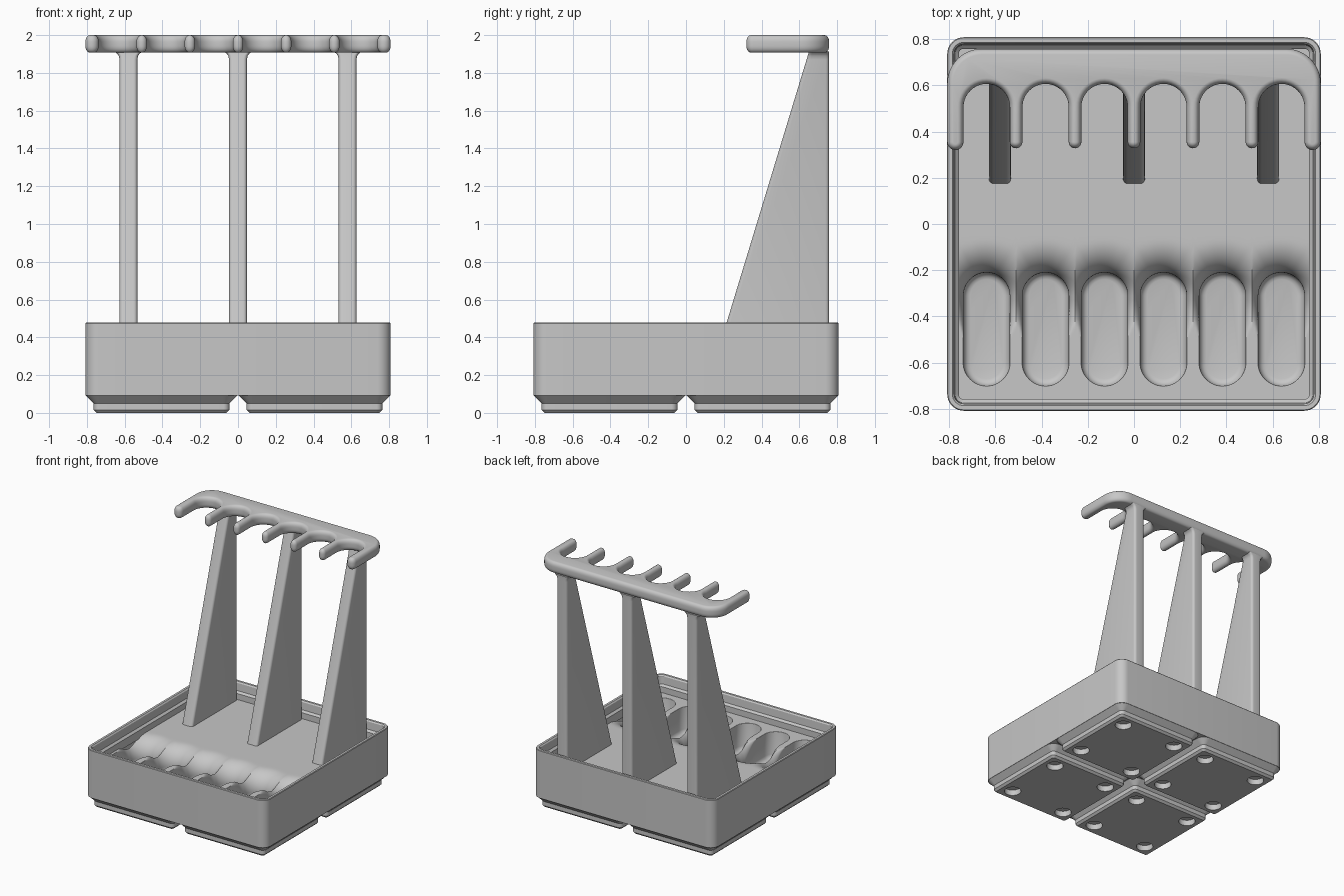
import bpy, bmesh
from math import sin, cos, pi, hypot, sqrt

cube = bpy.data.objects.get("Cube")
if cube:
    bpy.data.objects.remove(cube, do_unlink=True)

grey = bpy.data.materials.new("plain_grey")
grey.use_nodes = True
COLOUR = (0.57, 0.57, 0.57, 1)
grey.diffuse_color = COLOUR
grey.node_tree.nodes["Principled BSDF"].inputs["Base Color"].default_value = COLOUR


def smooth(ob, angle):
    bpy.ops.object.select_all(action="DESELECT")
    ob.select_set(True)
    bpy.context.view_layer.objects.active = ob
    bpy.ops.object.shade_smooth_by_angle(angle=angle)


def finish(name, bm, angle=0.6):
    bmesh.ops.recalc_face_normals(bm, faces=bm.faces)
    mesh = bpy.data.meshes.new(name)
    bm.to_mesh(mesh)
    bm.free()
    mesh.materials.append(grey)
    ob = bpy.data.objects.new(name, mesh)
    bpy.context.collection.objects.link(ob)
    smooth(ob, angle)
    return ob


def arc(cx, cy, r, a0, a1, n=8):
    """Points on an arc; angles in quarter turns."""
    return [(cx + r * cos((a0 + (a1 - a0) * i / n) * pi / 2),
             cy + r * sin((a0 + (a1 - a0) * i / n) * pi / 2)) for i in range(n + 1)]


def rounded_rect(x0, x1, y0, y1, r, n=8):
    return (arc(x1 - r, y1 - r, r, 0, 1, n) + arc(x0 + r, y1 - r, r, 1, 2, n)
            + arc(x0 + r, y0 + r, r, 2, 3, n) + arc(x1 - r, y0 + r, r, 3, 4, n))


def loft(bm, rings, caps=(True, True)):
    """Skin a stack of (outline, height) rings."""
    loops = [[bm.verts.new((x, y, z)) for x, y in pts] for pts, z in rings]
    for a, b in zip(loops, loops[1:]):
        for i in range(len(a)):
            j = (i + 1) % len(a)
            bm.faces.new((a[i], a[j], b[j], b[i]))
    if caps[0]:
        bm.faces.new(loops[0])
    if caps[1]:
        bm.faces.new(loops[-1])


# Key sizes
HALF, FLOOR, RIM, BASE = 0.808, 0.345, 0.478, 0.092
PITCH, SLOT_R = 0.255, 0.1
SLOTS = [(i - 2.5) * PITCH for i in range(6)]

# Outer shell with stepped stacking lip
bm = bmesh.new()
shell = [(HALF, BASE), (HALF, RIM - 0.005), (HALF - 0.004, RIM), (HALF - 0.022, RIM),
         (HALF - 0.03, RIM - 0.01), (HALF - 0.034, RIM - 0.07),
         (HALF - 0.05, RIM - 0.085), (HALF - 0.05, FLOOR - 0.02)]
loft(bm, [(rounded_rect(-h, h, -h, h, h - HALF + 0.072), z) for h, z in shell], (True, False))
finish("bin_shell", bm)

# Four stepped feet with round magnet holes
bm, cut = bmesh.new(), bmesh.new()
for sx in (-1, 1):
    for sy in (-1, 1):
        cx, cy = sx * 0.405, sy * 0.405
        loft(bm, [(rounded_rect(cx - h, cx + h, cy - h, cy + h, h - 0.328), z) for h, z in
                  ((0.343, 0), (0.359, 0.016), (0.359, 0.05), (0.401, BASE))])
        for hx in (-0.25, 0.25):
            for hy in (-0.25, 0.25):
                loft(cut, [(arc(cx + hx, cy + hy, 0.063, 0, 3.875, 31), z) for z in (-0.02, 0.046)])
feet = finish("feet", bm)
cutter = finish("hole_cutter", cut)
cutter.hide_render = True
bpy.context.view_layer.objects.active = feet
mod = feet.modifiers.new("holes", "BOOLEAN")
mod.object, mod.operation, mod.solver = cutter, "DIFFERENCE", "EXACT"
bpy.ops.object.modifier_apply(modifier=mod.name)
bpy.data.objects.remove(cutter, do_unlink=True)
smooth(feet, 0.6)

# Pocket tray: six round-ended pockets whose rear rims roll over
Y0, Y1 = -0.765, -0.05           # tray strip
P0, P1 = -0.6, -0.31             # centres of the pocket ends
DEEP, ROLL = 0.135, 0.14


def height(x, y):
    d = hypot(x, y - min(max(y, P0), P1)) - SLOT_R
    t = min(max((y + 0.5) / 0.24, 0), 1)
    w = 0.003 + 0.14 * t * t * (3 - 2 * t)
    if d >= w:
        return FLOOR
    u = 1 - max(d, 0) / w
    return FLOOR - ROLL * min(1, w / 0.1) * (1 - sqrt(max(0, 1 - u * u)))


def to_border(x, y):
    """Push a pocket edge point out to the border of its cell."""
    cy = min(max(y, P0), P1)
    dx, dy = x, y - cy
    reach = [PITCH / 2 / abs(dx)] if abs(dx) > 1e-6 else []
    if dy > 1e-6:
        reach.append((Y1 - cy) / dy)
    elif dy < -1e-6:
        reach.append((Y0 - cy) / dy)
    k = min(reach)
    return dx * k, cy + dy * k


def straight(x, a, b, n=14):
    return [(x, a + (b - a) * i / n) for i in range(1, n)]


edge = (arc(0, P1, SLOT_R, 0, 2, 32) + straight(-SLOT_R, P1, P0)
        + arc(0, P0, SLOT_R, 2, 4, 32) + straight(SLOT_R, P0, P1))
border = [to_border(x, y) for x, y in edge]
# Snap the nearest rays to the cell corners
for cx in (-PITCH / 2, PITCH / 2):
    for cy in (Y0, Y1):
        k = min(range(len(border)), key=lambda i: hypot(border[i][0] - cx, border[i][1] - cy))
        border[k] = (cx, cy)

bm = bmesh.new()
for sx in SLOTS:
    rows = []
    for inset, lift in ((0.03, 0), (0.018, 0.004), (0.008, 0.012), (0, 0.03)):
        k = 1 - inset / SLOT_R
        rows.append([(x * k, min(max(y, P0), P1) + (y - min(max(y, P0), P1)) * k, DEEP + lift)
                     for x, y in edge])
    for i in range(17):
        s = (i / 16) ** 1.8
        row = []
        for (ex, ey), (bx, by) in zip(edge, border):
            x, y = ex + (bx - ex) * s, ey + (by - ey) * s
            row.append((x, y, height(x, y)))
        rows.append(row)
    loops = [[bm.verts.new((sx + x, y, z)) for x, y, z in row] for row in rows]
    bm.faces.new(loops[0])
    for a, b in zip(loops, loops[1:]):
        for i in range(len(a)):
            j = (i + 1) % len(a)
            bm.faces.new((a[i], a[j], b[j], b[i]))
# Flat deck behind the pockets
deck = [(-0.765, Y1), (0.765, Y1), (0.765, 0.765), (-0.765, 0.765)]
bm.faces.new([bm.verts.new((x, y, FLOOR)) for x, y in deck])
bmesh.ops.remove_doubles(bm, verts=bm.verts, dist=1e-5)
finish("pocket_tray", bm, 0.7)

# Three tapering uprights, flared where they meet the rack
BACK = 0.758
for name, cx in (("right", -0.58), ("middle", 0), ("left", 0.58)):
    bm = bmesh.new()
    rings = []
    for z, f in ((FLOOR - 0.01, 0), (1.87, 0), (1.89, 0.004), (1.9, 0.011), (1.912, 0.024)):
        y = 0.215 + (z - RIM) * 0.304
        rings.append((rounded_rect(cx - 0.047 - f, cx + 0.047 + f, y, BACK, 0.02, 5), z))
    loft(bm, rings)
    finish(name + "_upright", bm)


# Comb-shaped rack with rounded edges
def comb(o):
    """Rack outline shrunk inwards by o."""
    tip, r, corner = 0.355, SLOT_R + o, 0.15
    pts = (arc(HALF - corner, BACK - corner, corner - o, 0, 1, 12)
           + arc(corner - HALF, BACK - corner, corner - o, 1, 2, 12))
    prev = -HALF + o
    for sx in SLOTS + [None]:
        end = HALF - o if sx is None else sx - r
        mid, half = (prev + end) / 2, (end - prev) / 2
        pts += arc(mid, tip, half, 2, 4, 10)
        if sx is not None:
            pts += arc(sx, 0.506, r, 2, 0, 20)
            prev = sx + r
    return pts


SIDE, RISE = 0.025, 0.035
bm = bmesh.new()
steps = [i * pi / 10 for i in range(6)]
rings = [(comb(SIDE * (1 - sin(a))), 1.907 + RISE * (1 - cos(a))) for a in steps]
rings += [(comb(SIDE * (1 - cos(a))), 2 - RISE * (1 - sin(a))) for a in steps]
loft(bm, rings)
finish("comb_rack", bm, 0.8)
